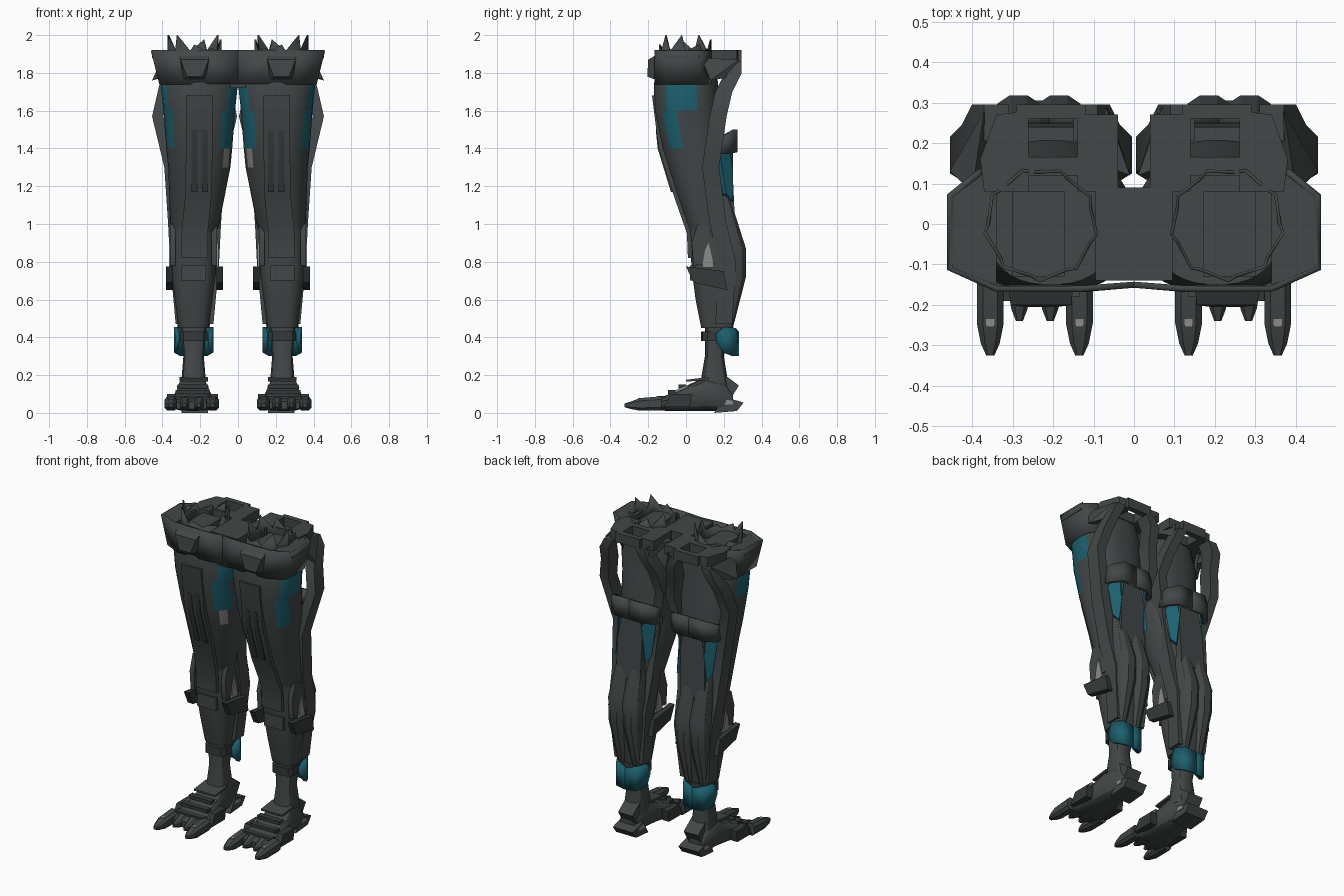
import bpy, bmesh, math

if "Cube" in bpy.data.objects:
    bpy.data.objects.remove(bpy.data.objects["Cube"], do_unlink=True)


def material(name, red, green, blue):
    m = bpy.data.materials.new(name)
    m.use_nodes = True
    m.diffuse_color = (red, green, blue, 1)
    m.node_tree.nodes["Principled BSDF"].inputs["Base Color"].default_value = m.diffuse_color
    return m


GREY = material("charcoal grey", .055, .063, .063)
DARK = material("dark grey", .036, .041, .041)
TEAL = material("teal", .012, .115, .155)
LIGHT = material("light grey", .26, .26, .26)


def finish(name, bm, mats=(GREY,), rule=None, thick=0, centre=None):
    """Turn a left-leg bmesh into a smooth-shaded object mirrored to the right leg.
    With a centre, the part is also repeated on the other side of its own leg."""
    if centre:
        twin = bm.copy()
        for v in twin.verts:
            v.co.x = 2 * centre - v.co.x
        finish(name + "_inner", twin, mats, rule, thick)
        name += "_outer"
    bmesh.ops.recalc_face_normals(bm, faces=bm.faces)
    if rule:
        for face in bm.faces:
            face.material_index = rule(face.calc_center_median())
    mesh = bpy.data.meshes.new(name)
    bm.to_mesh(mesh)
    bm.free()
    ob = bpy.data.objects.new(name, mesh)
    bpy.context.collection.objects.link(ob)
    for m in mats:
        mesh.materials.append(m)
    bpy.ops.object.select_all(action='DESELECT')
    ob.select_set(True)
    bpy.context.view_layer.objects.active = ob
    bpy.ops.object.shade_smooth_by_angle(angle=math.radians(30))
    if thick:
        solid = ob.modifiers.new("thickness", 'SOLIDIFY')
        solid.thickness, solid.offset = thick, 0
    ob.modifiers.new("both_legs", 'MIRROR').use_mirror_merge = False


def skin(name, loops, **options):
    """Close a stack of equal point loops into a solid."""
    bm = bmesh.new()
    loops = [[bm.verts.new(point) for point in loop] for loop in loops]
    for low, high in zip(loops, loops[1:]):
        for i in range(len(low)):
            j = (i + 1) % len(low)
            bm.faces.new((low[i], low[j], high[j], high[i]))
    bm.faces.new(loops[0])
    bm.faces.new(loops[-1])
    finish(name, bm, **options)


def loft(name, rings, mid=lambda t: .235, sides=20, power=3, along_y=False, **options):
    """Rounded-box rings (position, half width, low, high) stacked along z or y."""
    loops = []
    for t, half, low, high in rings:
        loop = []
        for i in range(sides):
            turn = 2 * math.pi * (i + .5) / sides
            c, s = (math.copysign(abs(v) ** (2 / power), v) for v in (math.cos(turn), math.sin(turn)))
            x, depth = mid(t) + half * c, (low + high + s * (high - low)) / 2
            loop.append((x, t, depth) if along_y else (x, depth, t))
        loops.append(loop)
    skin(name, loops, **options)


def strut(name, path, width, depth, **options):
    """Rectangular bar through a path of centre points."""
    corners = [(-width / 2, -depth / 2), (width / 2, -depth / 2), (width / 2, depth / 2), (-width / 2, depth / 2)]
    skin(name, [[(x + dx, y + dy, z) for dx, dy in corners] for x, y, z in path], **options)


def hull(name, points, **options):
    bm = bmesh.new()
    for point in points:
        bm.verts.new(point)
    bmesh.ops.convex_hull(bm, input=bm.verts)
    finish(name, bm, **options)


def box(name, x, y, z, **options):
    hull(name, [(a, b, c) for a in x for b in y for c in z], **options)


def plate(name, x, outline, **options):
    """A (y, z) outline given thickness between two x values."""
    hull(name, [(a, y, z) for a in x for y, z in outline], **options)


def slab(name, z, outline, **options):
    """An (x, y) outline given thickness between two heights."""
    hull(name, [(x, y, c) for c in z for x, y in outline], **options)


def wall(name, path, flare=1, closed=False, **options):
    """Upright sheet along (x, y, bottom, top); flare scales the lower x."""
    bm = bmesh.new()
    posts = [(bm.verts.new((x * flare, y, bottom)), bm.verts.new((x, y, top))) for x, y, bottom, top in path]
    for a, b in zip(posts, posts[1:] + (posts[:1] if closed else [])):
        bm.faces.new((a[0], b[0], b[1], a[1]))
    finish(name, bm, **options)


# Thigh with teal side panels and a light patch below the inner one
def thigh_colour(c):
    inner = c.x < .2
    if inner and 1.3 < c.z < 1.4:
        return 2 if -.08 < c.y < -.04 else 0
    front = -.125 if inner else -.108
    back = -.02 if inner else .065 if c.z > 1.6 else -.03
    return 1 if 1.4 < c.z < 1.74 and front < c.y < back else 0


loft("thigh", [(1.86, .16, -.15, .16), (1.74, .205, -.17, .17), (1.6, .19, -.17, .18), (1.4, .175, -.13, .21),
               (1.3, .165, -.1, .21), (1, .13, 0, .24), (.9, .1, .03, .24)],
     mid=lambda z: .205 + .08 * max(0, 1.3 - z), sides=36, power=2.4,
     mats=(GREY, TEAL, LIGHT), rule=thigh_colour)

# Front guard with its two slots
strut("front_guard", [(.205, -.14, 1.68), (.205, -.105, 1.4), (.21, -.025, 1.15), (.23, .045, .95), (.23, .05, .82)],
      width=.14, depth=.08)
for name, x in (("slot_outer", .23), ("slot_inner", .175)):
    strut(name, [(x, -.11, 1.5), (x, -.1, 1.4), (x, -.03, 1.17)], width=.03, depth=.1, mats=(DARK,))

# Shin, calf muscles and ankle
loft("shin", [(1.08, .105, 0, .22), (.9, .12, .02, .29), (.75, .12, .03, .29), (.6, .1, .05, .27), (.45, .08, .08, .24)])
loft("calf", [(1.15, .04, .14, .23), (.87, .07, .14, .32), (.72, .065, .14, .32), (.45, .035, .14, .25)],
     mid=lambda z: .285, sides=12, power=2.4, centre=.235)
loft("ankle", [(.45, .07, .1, .23), (.3, .055, .1, .2), (.12, .07, .07, .23)], sides=14)
loft("ankle_cuff", [(.43, .075, .08, .2), (.38, .075, .08, .2)], sides=10, mats=(DARK,))

# Long struts down both sides of the leg
strut("long_strut", [(.34, .25, 1.86), (.37, .25, 1.8), (.395, .2, 1.7), (.425, .17, 1.57), (.36, .13, 1.3),
                     (.34, .17, 1), (.33, .22, .8), (.3, .2, .47)], width=.06, depth=.09, centre=.23)

# Rear thigh panel with teal chamfered corners, and the strap above it
strut("rear_thigh_panel", [(.215, .19, 1.42), (.225, .21, 1)], width=.17, depth=.1)
hull("rear_corner", [(x - inset, y - inset, z) for inset in (0, .02) for x, y, z in
                     ((.35, .175, 1.4), (.285, .25, 1.4), (.32, .25, 1.12), (.34, .215, 1.16))],
     mats=(TEAL,), centre=.215)
wall("thigh_strap", [(.365, .17, 1.37, 1.46), (.355, .22, 1.37, 1.48), (.3, .26, 1.38, 1.5), (.21, .26, 1.38, 1.5)],
     thick=.025, centre=.21)

# Knee sides and shin clips
plate("knee_housing", (.33, .36), [(.04, .78), (.03, .9), (.06, 1), (.11, 1), (.2, .8)], centre=.235)
plate("knee_patch", (.357, .366), [(.085, .77), (.1, .86), (.12, .9), (.15, .77)], centre=.235, mats=(LIGHT,))
plate("shin_clip", (.345, .38), [(0, .775), (.04, .69), (.22, .65), (.2, .75)], centre=.23, mats=(DARK,))
box("shin_front_clip", (.17, .3), (.02, .08), (.7, .78))

# Teal heel guard
wall("heel_guard", [(.32, .16, .37, .42), (.33, .2, .32, .455), (.3, .255, .3, .45), (.235, .27, .3, .43)],
     thick=.02, centre=.235, mats=(TEAL,))

# Hip band, ledge, pelvis and front pouch
band = [(0, -.15), (.13, -.16), (.34, -.16), (.455, -.11), (.455, .07), (.38, .13)]
wall("hip_band", [(x, y, 1.74, 1.92) for x, y in band], flare=.9, thick=.015)
slab("hip_ledge", (1.88, 1.91), band[2:] + [(.34, .1)])
hull("pelvis", [(x * side, y, z) for side in (-1, 1) for y in (-.14, .09) for x, z in ((.095, 1.92), (.04, 1.72))])
hull("front_pouch", [(.23 + half * side, y, z) for side in (-1, 1) for half, y, z in
                     ((.08, -.15, 1.9), (.075, -.2, 1.87), (.04, -.205, 1.78), (.06, -.15, 1.76))])
box("thigh_cap", (.17, .3), (-.13, .08), (1.8, 1.9))

# Jagged crown of leaning teeth around the top of each thigh
crown = []
for i in range(18):
    tooth = i % 2
    turn = math.pi * (i + .55 * tooth) / 9
    radius = .13 + .01 * tooth
    tip = min(2, 1.97 + .04 * math.cos(2 * turn + 1)) if tooth else 1.915
    crown.append((.23 + radius * math.cos(turn), radius * math.sin(turn), 1.82, tip))
wall("crown", crown, closed=True, thick=.008)

# Rear collar loop
collar = (1.86, 1.92)
slab("collar_outer", collar, [(.26, .08), (.37, .08), (.38, .16), (.34, .27), (.26, .28)])
box("collar_inner", (.04, .14), (.08, .27), collar)
box("collar_back", (.12, .29), (.26, .295), collar)
box("collar_front", (.13, .28), (.12, .165), collar)
hull("collar_fin", [(.01, .12, 1.88), (.07, .29, 1.88), (.09, .15, 1.9), (.06, .28, 1.8)])
hull("collar_wing", [(.37, .28, 1.87), (.455, .13, 1.76), (.4, .08, 1.88), (.36, .1, 1.8), (.38, .25, 1.78)])

# Foot, heel and instep plates
loft("foot", [(.25, .05, .01, .1), (.2, .07, .01, .17), (.1, .08, .01, .19), (-.1, .115, .01, .095), (-.19, .13, .02, .06)],
     mid=lambda y: .24, sides=14, along_y=True)
plate("heel_fork", (.18, .28), [(.18, .22), (.28, .145), (.24, .08), (.18, .1)])
plate("heel_pad", (.16, .3), [(.15, 0), (.27, .01), (.305, .055), (.2, .085)])
plate("heel_patch", (.295, .304), [(.19, .045), (.25, .045), (.245, .065), (.2, .07)], centre=.23, mats=(LIGHT,))
plate("instep_plate", (.16, .31), [(0, .165), (.12, .175), (.12, .19), (0, .175)])
plate("foot_flank", (.33, .375), [(-.12, .03), (.02, .03), (.03, .1), (-.08, .1)], centre=.24, mats=(DARK,))
plate("foot_link", (.315, .324), [(-.07, .1), (.01, .135), (.01, .145), (-.07, .115)], centre=.24, mats=(LIGHT,))
for i in range(3):
    y, z, half = -.02 - .055 * i, .14 - .03 * i, .08 + .01 * i
    box(f"foot_rib_{i}", (.24 - half, .24 + half), (y - .02, y + .02), (z - .01, z + .01), mats=(DARK,))

# Toes, long outer pair and short middle pair
for name, x, half, tip in (("long_toe", .355, .035, -.325), ("short_toe", .283, .03, -.24)):
    loft(name, [(-.13, half, .01, .09), (tip + .08, half, .01, .08), (tip + .03, half * .7, .02, .06),
                (tip, half * .3, .03, .05)], mid=lambda y: x, sides=8, along_y=True, centre=.245)
box("toe_joint", (.345, .365), (-.255, -.235), (.07, .08), centre=.245, mats=(LIGHT,))
